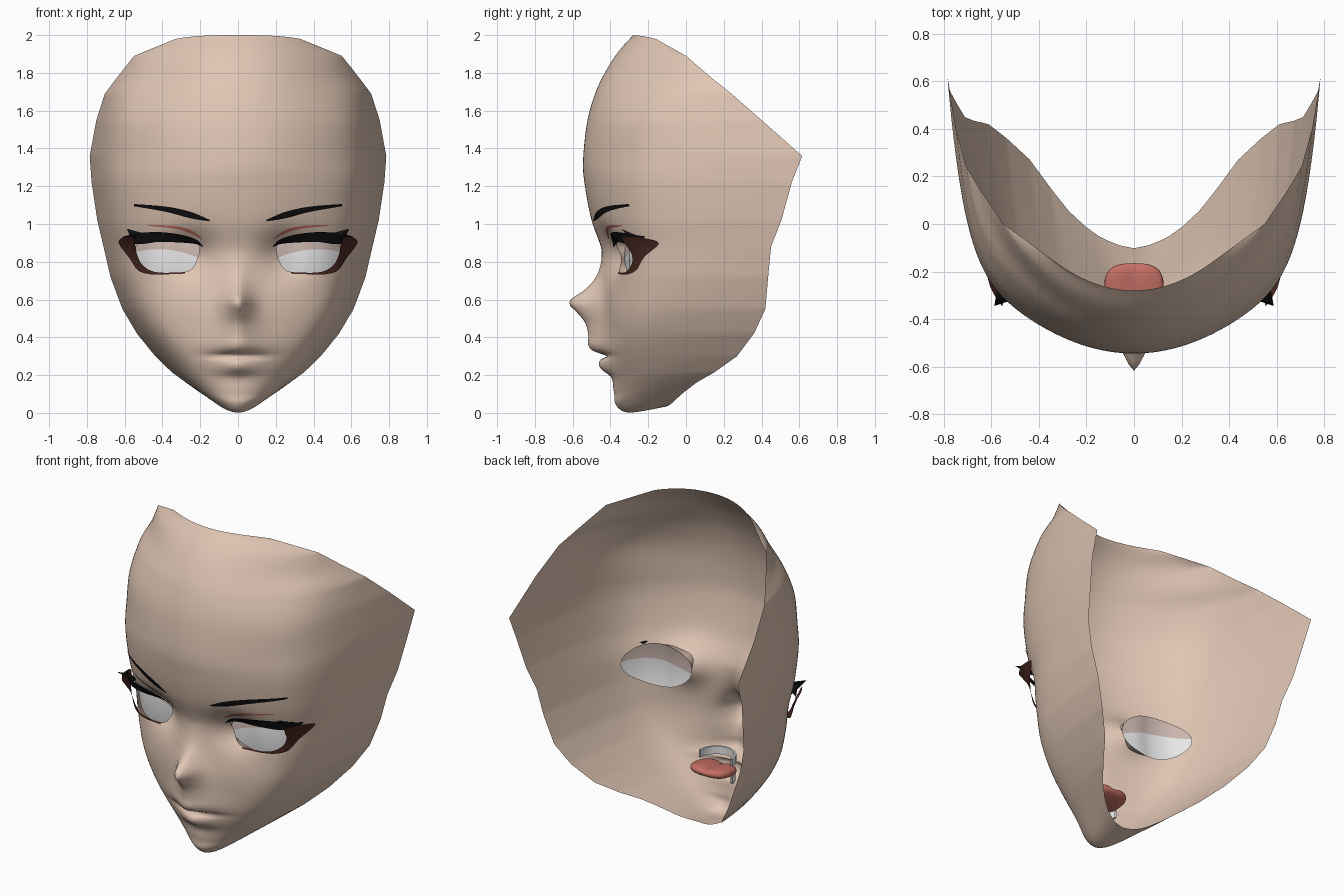
import bpy, bmesh, math
from mathutils import Vector
from mathutils.bvhtree import BVHTree

if "Cube" in bpy.data.objects:
    bpy.data.objects.remove(bpy.data.objects["Cube"])


def material(name, rgb):
    m = bpy.data.materials.new(name)
    m.diffuse_color = (*rgb, 1)
    m.use_nodes = True
    m.node_tree.nodes["Principled BSDF"].inputs["Base Color"].default_value = m.diffuse_color
    return m


SKIN = material("skin", (.745, .565, .455))
WHITE = material("eye_white", (.80, .80, .80))
SHADE = material("eye_shade", (.60, .47, .43))
BLACK = material("black", (.005, .005, .006))
BROWN = material("dark_brown", (.07, .022, .016))
RED = material("tongue_red", (.56, .16, .13))


def spline(keys, v, curved=True):
    """Interpolation of rows whose first number is the parameter."""
    v = min(max(v, keys[0][0]), keys[-1][0])
    i = 0
    while i < len(keys) - 2 and v > keys[i + 1][0]:
        i += 1
    a, b = keys[i], keys[i + 1]
    p, n = keys[max(i - 1, 0)], keys[min(i + 2, len(keys) - 1)]
    h = b[0] - a[0]
    t = (v - a[0]) / h
    if not curved:
        return [x + (y - x) * t for x, y in zip(a[1:], b[1:])]
    out = []
    for k in range(1, len(a)):
        m0 = (b[k] - p[k]) / (b[0] - p[0]) * h
        m1 = (n[k] - a[k]) / (n[0] - a[0]) * h
        out.append((2*t**3 - 3*t*t + 1) * a[k] + (t**3 - 2*t*t + t) * m0
                   + (3*t*t - 2*t**3) * b[k] + (t**3 - t*t) * m1)
    return out


def finish(name, bm, mats, mirror=False):
    me = bpy.data.meshes.new(name)
    bm.to_mesh(me)
    bm.free()
    for m in mats:
        me.materials.append(m)
    me.shade_smooth()
    ob = bpy.data.objects.new(name, me)
    bpy.context.collection.objects.link(ob)
    if mirror:
        ob.modifiers.new("mirror", 'MIRROR').use_mirror_merge = False
    return ob


def grid(bm, rows, mat_rule=lambda r: 0):
    vs = [[bm.verts.new(p) for p in row] for row in rows]
    for r in range(len(vs) - 1):
        for c in range(len(vs[0]) - 1):
            f = bm.faces.new((vs[r][c], vs[r+1][c], vs[r+1][c+1], vs[r][c+1]))
            f.material_index = mat_rule(r)


# Face rows: centre (y, z, roundness) and rim point (x, y, z)
CENTRE = [(-.28, 2.0, 1), (-.36, 1.91, .93), (-.43, 1.80, .78), (-.485, 1.68, .63),
          (-.525, 1.53, .48), (-.545, 1.33, .41), (-.535, 1.2, .39), (-.50, 1.02, .38),
          (-.447, .86, .37), (-.435, .70, .33), (-.44, .55, .29), (-.43, .42, .27),
          (-.42, .30, .30), (-.395, .18, .39), (-.38, .10, .49), (-.375, .05, .58),
          (-.34, .012, .66), (-.29, .002, .75), (-.20, .015, .9), (-.10, .035, 1)]
RIM = [(.33, -.16, 1.98), (.55, 0, 1.89), (.645, .14, 1.77), (.705, .24, 1.69),
       (.75, .40, 1.55), (.785, .615, 1.36), (.775, .56, 1.22), (.745, .505, 1.02),
       (.712, .45, .88), (.675, .435, .72), (.612, .42, .55), (.535, .36, .42),
       (.438, .27, .30), (.35, .15, .215), (.275, .055, .16), (.205, -.01, .11),
       (.15, -.05, .075), (.11, -.07, .055), (.06, -.09, .04), (.01, -.1, .035)]
CENTRE = [(i, *r) for i, r in enumerate(CENTRE)]
RIM = [(i, *r) for i, r in enumerate(RIM)]
# Nose and lips: height, projection, half width
RELIEF = [(.12, 0, .1), (.19, 0, .10), (.235, .046, .10), (.28, .04, .105), (.301, -.004, .11),
          (.325, .065, .115), (.36, .092, .12), (.41, .088, .115), (.48, .10, .095),
          (.54, .145, .078), (.57, .175, .072), (.60, .172, .068), (.645, .108, .068),
          (.71, .047, .068), (.78, .017, .07), (.86, 0, .07)]


def face_point(u, t):
    py, pz, a = spline(CENTRE, u)
    s = math.sin(abs(t) * math.pi / 2)
    bx, by, bz = Vector(spline(RIM, u)).lerp(Vector(spline(RIM, u, False)), s ** 10)
    power = 12 - 4 * min(1, max(0, (u - 10) / 5))
    x = bx * s
    y = py + (by - py) * (a * s * s + (1 - a) * s ** power)
    z = pz + (bz - pz) * s ** (2 + max(0, 1 - u / 3))
    if .12 < z < .86:
        d, w = spline(RELIEF, z)
        y -= d * math.exp(-(x / w) ** 1.6)
    # eye socket
    y += .08 * math.exp(-((x - .25) / .12) ** 2 - ((z - .84) / .11) ** 2)
    return Vector((math.copysign(x, t), y, z))


NR, NC = 152, 44
face = bmesh.new()
grid(face, [[face_point(19 * r / NR, c / NC) for c in range(-NC, NC + 1)]
            for r in range(NR + 1)])
tree = BVHTree.FromBMesh(face)


def on_face(x, z, out=0.0):
    hit = tree.ray_cast(Vector((x, -3, z)), Vector((0, 1, 0)))[0]
    return Vector((x, (hit.y if hit else 0) - out, z))


# Eye opening: x, lower edge, upper edge
EYE = [(.203, .855, .88), (.225, .79, .905), (.26, .752, .917), (.35, .741, .93),
       (.45, .744, .928), (.51, .785, .91), (.54, .85, .88)]
X0, X1 = EYE[0][0], EYE[-1][0]
EX = [X0 + (X1 - X0) * i / 60 for i in range(61)]
outline = [Vector((x, 0, spline(EYE, x)[0])) for x in EX]
outline += [Vector((x, 0, spline(EYE, x)[1])) for x in EX[::-1]]


def in_eye(p):
    x = abs(p.x)
    if not X0 < x < X1 or p.y > .1:
        return False
    lo, hi = spline(EYE, x)
    return lo < p.z < hi


# Cut the eye openings and pull their edges onto the outline
cut = [f for f in face.faces if in_eye(f.calc_center_median())]
cutset = set(cut)
edge = {v for f in cut for v in f.verts if any(g not in cutset for g in v.link_faces)}
bmesh.ops.delete(face, geom=cut, context='FACES')
for v in edge:
    if v.is_valid:
        q = min(outline, key=lambda o: (o.x - abs(v.co.x))**2 + (o.z - v.co.z)**2)
        v.co = on_face(math.copysign(q.x, v.co.x), q.z)
finish("face_shell", face, [SKIN])

# Oval eye dishes set behind the openings, shaded in the upper part
CX, CZ, RX, RZ = .375, .835, .19, .132
DEPTH = [(.185, -.325), (.28, -.295), (.375, -.285), (.47, -.25), (.54, -.195), (.565, -.165)]


def dish(x, z):
    e = ((x - CX) / RX) ** 2 + ((z - CZ) / RZ) ** 2
    return Vector((x, spline(DEPTH, x)[0] + .012 * (e - 1), z))


bm = bmesh.new()
rows = []
for r in range(13):
    row = []
    for i in range(33):
        a = -math.cos(math.pi * i / 32)
        x, half = CX + RX * a, RZ * math.sin(math.pi * i / 32) + .0005
        lo, hi = CZ - half, CZ + half
        mid = min(max(.864 + .018 * a - .036 * a * a, lo + .0002), hi - .0002)
        row.append(dish(x, lo + (mid - lo) * r / 7 if r <= 7 else mid + (hi - mid) * (r - 7) / 5))
    rows.append(row)
grid(bm, rows[::-1], lambda r: 1 if r < 5 else 0)
finish("eyes", bm, [WHITE, SHADE], True)

# Inner lids joining each opening to its dish
bm = bmesh.new()
front, back = [], []
for p in outline + outline[:1]:
    ang = math.atan2((p.z - CZ) / RZ, (p.x - CX) / RX)
    front.append(on_face(p.x, p.z))
    back.append(dish(CX + RX * math.cos(ang), CZ + RZ * math.sin(ang)))
grid(bm, [front, back])
finish("inner_lids", bm, [SKIN], True)


def ribbon(name, top, low, mat, out0=.008, out1=.008, n=28):
    """Thin strip between two curves, laid on the face."""
    def at(pts, t):
        return spline([(i / (len(pts) - 1), *p) for i, p in enumerate(pts)], t)
    b = bmesh.new()
    strip = []
    for j in range(4):
        row = []
        for i in range(n + 1):
            t = i / n
            p = Vector(at(top, t)).lerp(Vector(at(low, t)), j / 3)
            row.append(on_face(p.x, p.y, out0 + (out1 - out0) * t * t))
        strip.append(row)
    grid(b, strip)
    return finish(name, b, [mat], True)


ribbon("eyebrows", [(.15, 1.022), (.25, 1.064), (.38, 1.092), (.55, 1.106)],
       [(.15, 1.014), (.25, 1.03), (.38, 1.064), (.55, 1.094)], BLACK)
ribbon("upper_lashes",
       [(.185, .885), (.225, .92), (.31, .945), (.42, .957), (.52, .952), (.605, .935)],
       [(.185, .878), (.225, .894), (.31, .902), (.42, .905), (.52, .893), (.585, .905)],
       BLACK, .006, .06)
ribbon("outer_lashes",
       [(.28, .745), (.40, .742), (.465, .754), (.512, .79), (.535, .84), (.543, .88), (.555, .93)],
       [(.28, .737), (.40, .733), (.47, .735), (.53, .755), (.575, .82), (.632, .9), (.605, .935)],
       BROWN, .006, .11)
ribbon("eyelid_creases", [(.19, .925), (.25, .967), (.34, .99), (.48, .996)],
       [(.19, .918), (.25, .95), (.34, .976), (.48, .990)], RED, .005, .005)

# Lash tips pointing forward at the outer corners
bm = bmesh.new()
base = [bm.verts.new(p) for p in ((.48, -.31, .945), (.57, -.24, .93), (.53, -.265, .90))]
tip = bm.verts.new((.588, -.345, .975))
for i in range(3):
    bm.faces.new((base[i], base[(i + 1) % 3], tip))
bm.faces.new(base[::-1])
bmesh.ops.recalc_face_normals(bm, faces=bm.faces)
finish("lash_tips", bm, [BLACK], True)

# Tongue: a flattened rounded slab with a middle groove
bm = bmesh.new()
bmesh.ops.create_uvsphere(bm, u_segments=32, v_segments=14, radius=1)
for v in bm.verts:
    x, y, z = (math.copysign(abs(c) ** .7, c) for c in v.co)
    groove = .014 * math.exp(-(x / .25) ** 2) if z > 0 else 0
    v.co = (.125 * x, -.27 + .105 * y, .297 + .032 * z - groove + .012 * y)
finish("tongue", bm, [RED])

# Upper and lower teeth arches
for name, z0, z1, ry in (("upper_teeth", .33, .378, .12), ("lower_teeth", .222, .268, .105)):
    bm = bmesh.new()
    loops = []
    for inset, z in ((0, z0), (0, z1), (.012, z1), (.012, z0), (0, z0)):
        loops.append([(-(.115 - inset) * math.cos(math.pi * i / 24),
                       -.29 - (ry - inset) * math.sin(math.pi * i / 24), z)
                      for i in range(25)])
    grid(bm, loops)
    bmesh.ops.remove_doubles(bm, verts=bm.verts, dist=.0001)
    bmesh.ops.recalc_face_normals(bm, faces=bm.faces)
    finish(name, bm, [WHITE]).data.shade_flat()
